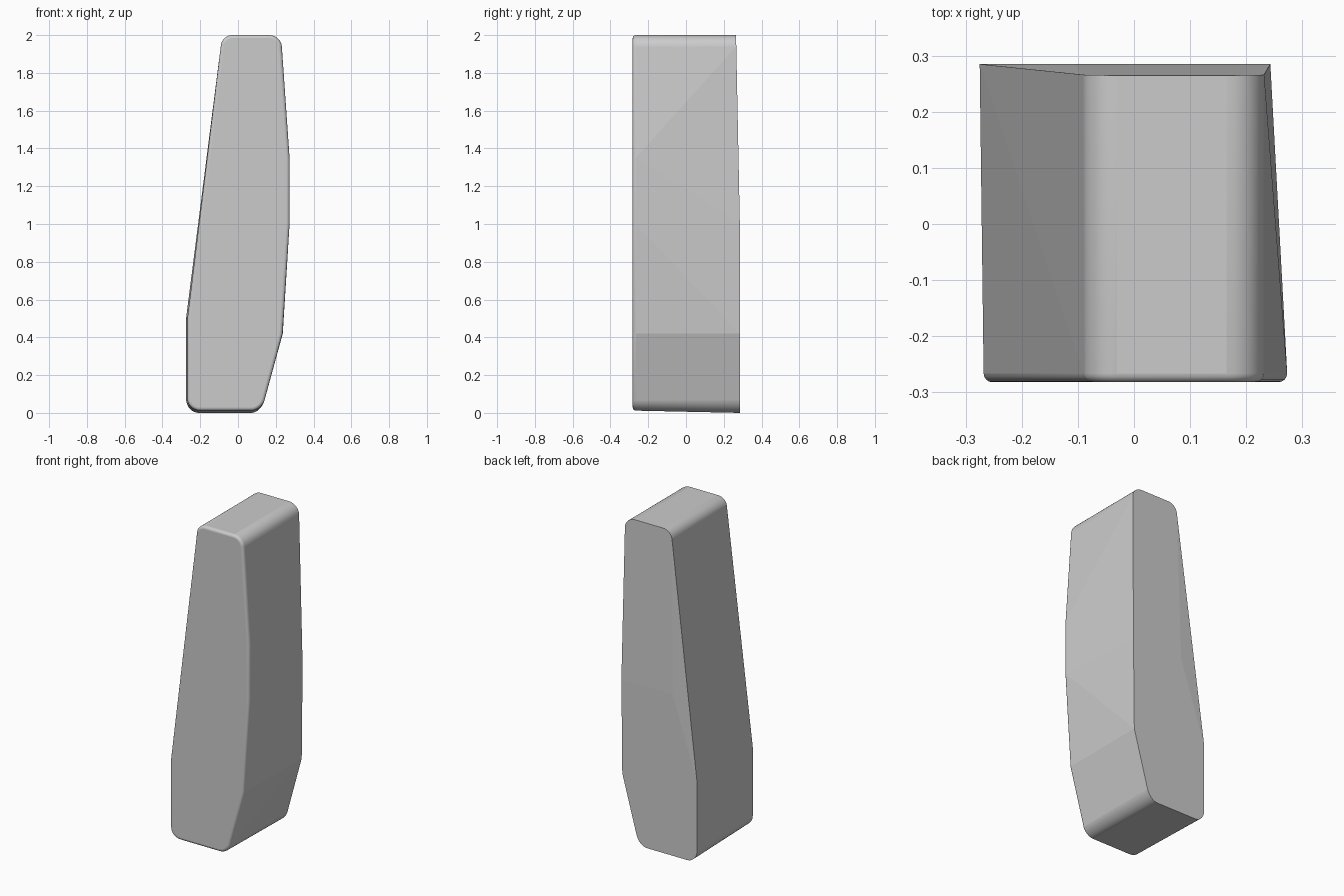
import bpy, bmesh, math

if "Cube" in bpy.data.objects:
    bpy.data.objects.remove(bpy.data.objects["Cube"])

SEG = 8          # steps per rounded corner
Y_FRONT = -0.282
RIM = 0.016      # rounded front rim


def arc(a, c, b):
    """Rounded corner from a to b around corner point c."""
    pts = []
    for k in range(SEG + 1):
        t = math.pi / 2 * k / SEG
        u, v = 1 - math.sin(t), 1 - math.cos(t)
        pts.append((c[0] + (a[0] - c[0]) * u + (b[0] - c[0]) * v,
                    c[1] + (a[1] - c[1]) * u + (b[1] - c[1]) * v))
    return pts


def profile(left, base, right):
    """Side outline (x, z), anticlockwise seen from the front."""
    pts = arc((left, 0.075), (left, base), (left + 0.068, base))
    pts += arc((0.07, base), (0.122, base), (0.14, 0.065))
    pts += right
    pts += arc((0.232, 1.94), (0.228, 2.0), (0.165, 2.0))
    pts += arc((-0.03, 2.0), (-0.083, 2.0), (-0.09, 1.95))
    pts.append((left, 0.5))
    return pts


def inset(pts, d):
    """Move an outline inwards by d."""
    out, n = [], len(pts)
    for i, p in enumerate(pts):
        a, b = pts[i - 1], pts[(i + 1) % n]
        l0, l1 = math.dist(a, p), math.dist(p, b)
        n0 = (-(p[1] - a[1]) / l0, (p[0] - a[0]) / l0)
        n1 = (-(b[1] - p[1]) / l1, (b[0] - p[0]) / l1)
        s = 1 + n0[0] * n1[0] + n0[1] * n1[1]
        out.append((p[0] + d * (n0[0] + n1[0]) / s, p[1] + d * (n0[1] + n1[1]) / s))
    return out


front = profile(-0.268, 0.012, [(0.236, 0.42), (0.273, 1.0), (0.273, 1.35)])
# the back edge has one bend where the front edge has two
back = profile(-0.275, 0.0, [(0.237, 0.42), (0.243, 1.0), (0.243, 1.0)])
n = len(front)
i_c = 2 * (SEG + 1)          # start of the right edge
i_m1, i_m2 = i_c + 1, i_c + 2
corner_steps = set()
for start in (0, SEG + 1, i_c + 3, i_c + 4 + SEG):
    corner_steps.update(range(start, start + SEG))

bm = bmesh.new()


def face(vs, smooth=False):
    vs = list(dict.fromkeys(vs))
    if len(vs) > 2:
        bm.faces.new(vs).smooth = smooth


# front cap and rounded rim rings
rings = []
for k in range(5):
    t = math.pi / 2 * k / 4
    pts = inset(front, RIM * (1 - math.sin(t)))
    y = Y_FRONT + RIM * (1 - math.cos(t))
    rings.append([bm.verts.new((x, y, z)) for x, z in pts])
face(rings[0])
for r0, r1 in zip(rings, rings[1:]):
    for i in range(n):
        j = (i + 1) % n
        face([r0[j], r0[i], r1[i], r1[j]], True)

# back outline leans forward above mid height
f = rings[-1]
b = [bm.verts.new((x, 0.285 - 0.02 * max(0, z - 1), z)) for x, z in back]
b[i_m2] = b[i_m1]

# sides, with creases following the bends
for i in range(n):
    j = (i + 1) % n
    if i in corner_steps:
        face([f[j], f[i], b[i], b[j]], True)
    elif i == i_c:
        face([f[j], f[i], b[i]])
        face([f[j], b[i], b[j]])
    else:
        face([f[j], f[i], b[j]])
        face([f[i], b[i], b[j]])

# back: lower panel, leaning upper panel and side facet
inner = bm.verts.new((-0.107, 0.285, 1.0))
face(b[:i_m1 + 1] + [inner, b[-1]])
face(b[i_m2:n - 1] + [inner])
face([b[n - 2], b[-1], inner])

bmesh.ops.delete(bm, geom=[v for v in bm.verts if not v.link_faces], context='VERTS')
bmesh.ops.recalc_face_normals(bm, faces=bm.faces)
mesh = bpy.data.meshes.new("tapered_block")
bm.to_mesh(mesh)
bm.free()

mat = bpy.data.materials.new("light grey")
mat.diffuse_color = (0.6, 0.6, 0.6, 1)
mat.use_nodes = True
mat.node_tree.nodes["Principled BSDF"].inputs["Base Color"].default_value = mat.diffuse_color
mesh.materials.append(mat)
obj = bpy.data.objects.new("tapered_block", mesh)
bpy.context.collection.objects.link(obj)
